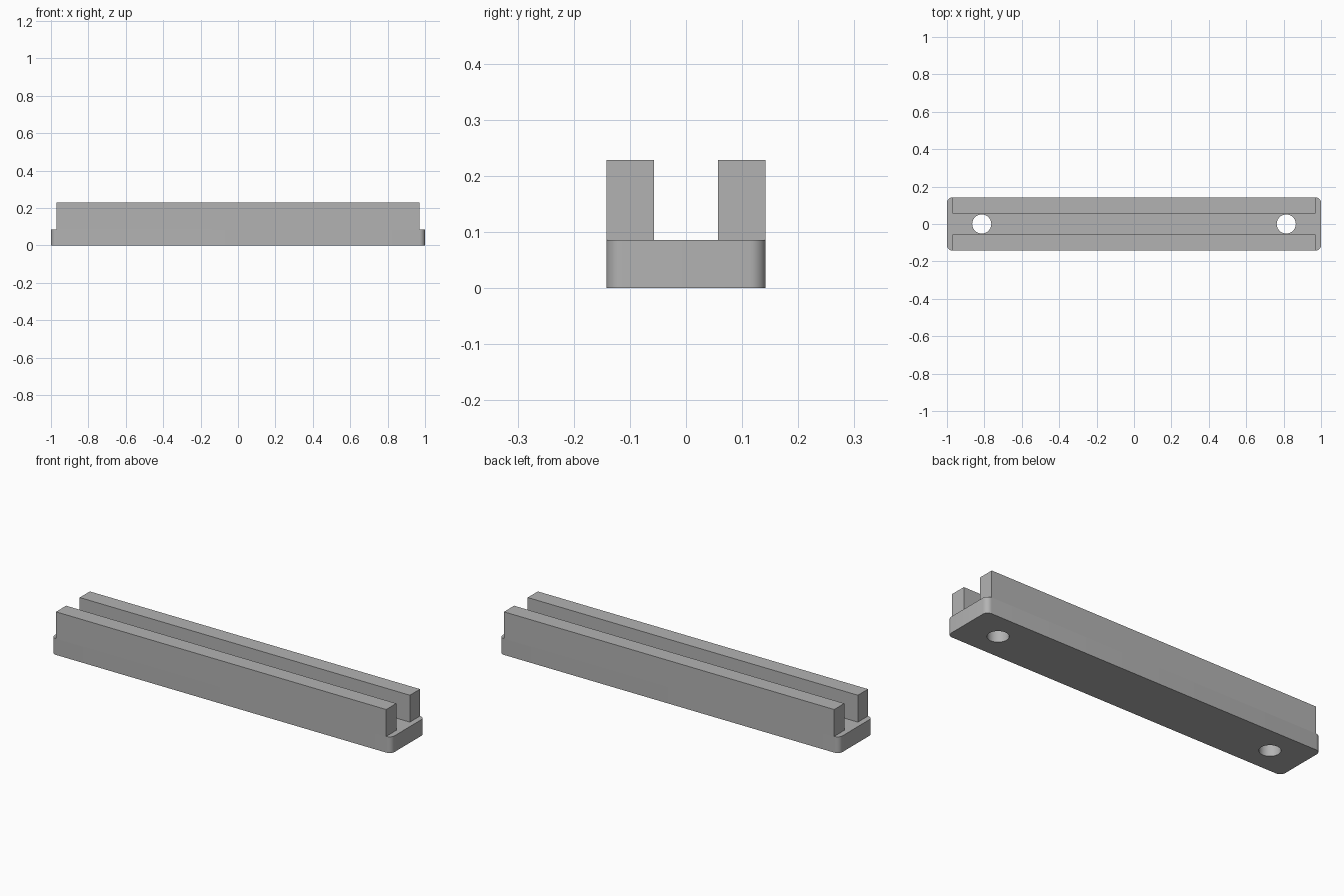
import bpy
import bmesh
import math
from mathutils import Matrix, Vector

cube = bpy.data.objects.get("Cube")
if cube:
    bpy.data.objects.remove(cube, do_unlink=True)

HALF_WIDTH, BASE_TOP, RAIL_TOP = 0.142, 0.086, 0.229
CORNER, RAIL_INNER = 0.029, 0.057
HOLE_X, HOLE_RADIUS = 0.814, 0.051

grey = bpy.data.materials.new("plain grey")
grey.use_nodes = True
colour = (0.45, 0.45, 0.45, 1)
grey.diffuse_color = colour
grey.node_tree.nodes["Principled BSDF"].inputs["Base Color"].default_value = colour


def add_object(name, bm):
    mesh = bpy.data.meshes.new(name)
    bm.to_mesh(mesh)
    bm.free()
    mesh.materials.append(grey)
    obj = bpy.data.objects.new(name, mesh)
    bpy.context.collection.objects.link(obj)
    return obj


def box(low, high):
    low, high = Vector(low), Vector(high)
    bm = bmesh.new()
    place = Matrix.Translation((low + high) / 2) @ Matrix.Diagonal((*(high - low), 1))
    bmesh.ops.create_cube(bm, size=1, matrix=place)
    return bm


# Base plate with rounded upright corners
bm = box((-1, -HALF_WIDTH, 0), (1, HALF_WIDTH, BASE_TOP))
upright = [e for e in bm.edges if abs(e.verts[0].co.z - e.verts[1].co.z) > 0.01]
bmesh.ops.bevel(bm, geom=upright, offset=CORNER, segments=8, profile=0.5, affect='EDGES')
base = add_object("base_plate", bm)

# Screw holes through the base
cutter_mesh = bmesh.new()
for side in (-1, 1):
    bmesh.ops.create_cone(cutter_mesh, cap_ends=True, segments=48, radius1=HOLE_RADIUS,
                          radius2=HOLE_RADIUS, depth=1,
                          matrix=Matrix.Translation((side * HOLE_X, 0, 0)))
cutter = add_object("hole_cutter", cutter_mesh)
cut = base.modifiers.new("holes", 'BOOLEAN')
cut.operation = 'DIFFERENCE'
cut.solver = 'EXACT'
cut.object = cutter
bpy.context.view_layer.objects.active = base
base.select_set(True)
bpy.ops.object.modifier_apply(modifier=cut.name)
bpy.data.objects.remove(cutter, do_unlink=True)
bpy.ops.object.shade_smooth_by_angle(angle=math.radians(30))

# Two upright rails, flush with the long sides
for name, y0, y1 in (("front_rail", -HALF_WIDTH, -RAIL_INNER),
                     ("back_rail", RAIL_INNER, HALF_WIDTH)):
    rail = box((CORNER - 1, y0, BASE_TOP), (1 - CORNER, y1, RAIL_TOP))
    add_object(name, rail)
